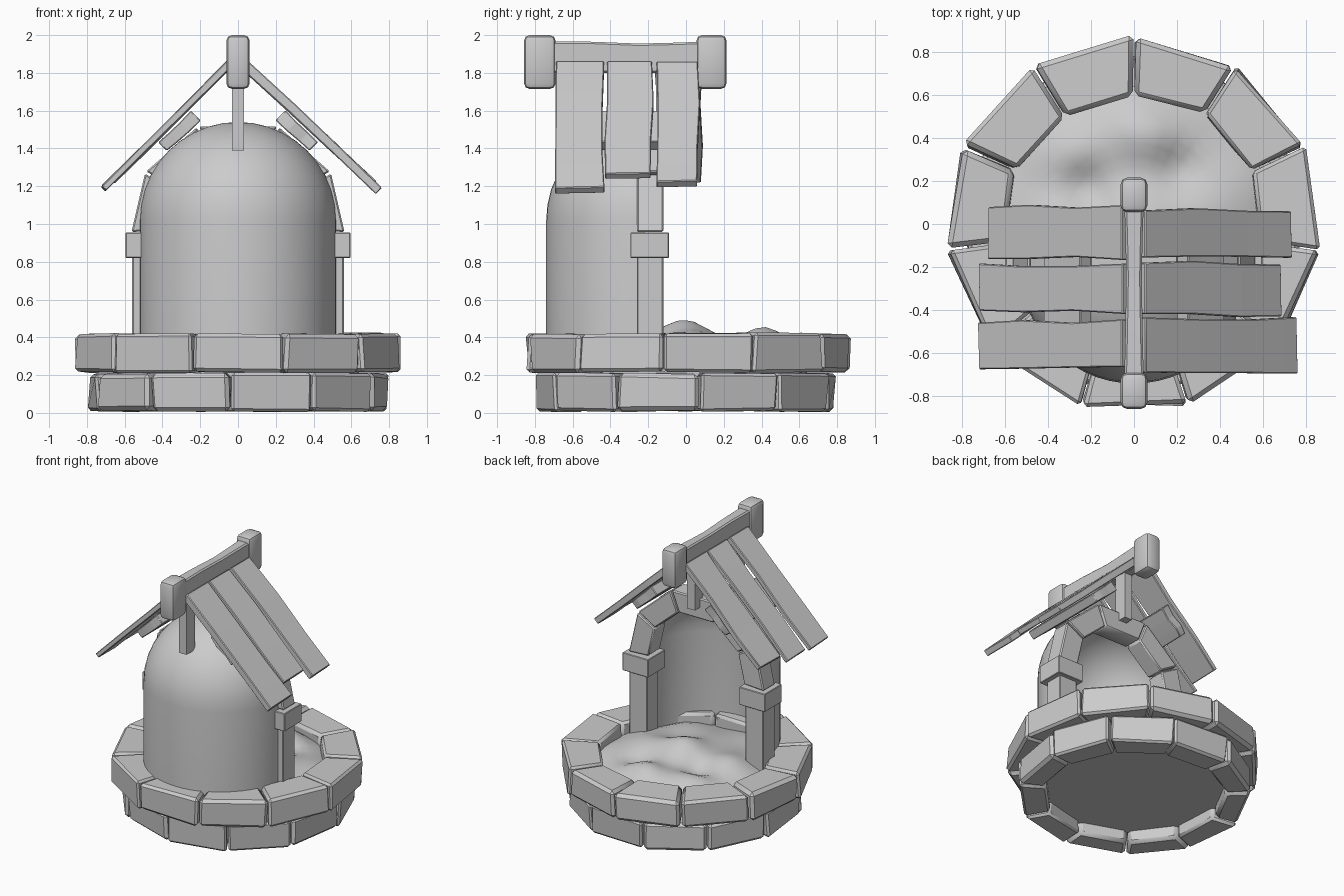
import bpy, bmesh, math, random
from mathutils import Vector, Matrix

if "Cube" in bpy.data.objects:
    bpy.data.objects.remove(bpy.data.objects["Cube"])

random.seed(7)


def finish(bm, name, bevel=0.0, smooth=35, segments=1):
    bmesh.ops.recalc_face_normals(bm, faces=bm.faces[:])
    if bevel:
        bmesh.ops.bevel(bm, geom=bm.edges[:], offset=bevel, segments=segments,
                        affect='EDGES', profile=0.5)
    me = bpy.data.meshes.new(name)
    bm.to_mesh(me)
    bm.free()
    ob = bpy.data.objects.new(name, me)
    bpy.context.collection.objects.link(ob)
    bpy.context.view_layer.objects.active = ob
    ob.select_set(True)
    bpy.ops.object.shade_smooth_by_angle(angle=math.radians(smooth))
    ob.select_set(False)
    return ob


def hexa(bm, bottom, top):
    """Six-sided block from two quads."""
    a = [bm.verts.new(p) for p in bottom]
    b = [bm.verts.new(p) for p in top]
    bm.faces.new(a[::-1])
    bm.faces.new(b)
    for i in range(4):
        j = (i + 1) % 4
        bm.faces.new((a[i], a[j], b[j], b[i]))


def box(name, x0, x1, y0, y1, z0, z1, bevel=0.0, segments=1):
    bm = bmesh.new()
    quad = [(x0, y0), (x1, y0), (x1, y1), (x0, y1)]
    hexa(bm, [(*q, z0) for q in quad], [(*q, z1) for q in quad])
    return finish(bm, name, bevel, segments=segments)


def jit(s):
    return random.uniform(-s, s)


def stone_ring(name, r_in, r_out, z0, z1, start, count=11):
    step = 2 * math.pi / count
    for i in range(count):
        a0 = start + i * step + 0.007
        a1 = a0 + step - 0.014
        corners = [(r_in, a0), (r_out, a0), (r_out, a1), (r_in, a1)]

        def quad(z):
            pts = []
            for r, a in corners:
                r += jit(0.012)
                a += jit(0.008)
                pts.append((r * math.cos(a), r * math.sin(a), z + jit(0.006)))
            return pts
        bm = bmesh.new()
        hexa(bm, quad(z0), quad(z1))
        finish(bm, f"{name}_{i + 1}", random.uniform(0.013, 0.024))


# Two courses of rough stones
stone_ring("lower_stone", 0.62, 0.805, 0.01, 0.208, math.radians(-93))
stone_ring("upper_stone", 0.60, 0.872, 0.215, 0.42, math.radians(90))

# Lumpy filling inside the stone ring, with a flat underside
bumps = [(0.0, -0.02, 0.16, 0.10), (0.05, 0.42, 0.15, 0.08), (-0.28, 0.36, 0.14, 0.05),
         (0.3, 0.05, 0.15, 0.05), (-0.35, 0.0, 0.14, 0.05),
         (-0.22, 0.18, 0.1, -0.06), (0.22, 0.27, 0.1, -0.05)]


def ground(x, y):
    z = 0.39 - 0.07 * (math.hypot(x, y) / 0.64) ** 4
    for bx, by, w, h in bumps:
        z += h * math.exp(-((x - bx) ** 2 + (y - by) ** 2) / (w * w))
    return z + 0.012 * math.sin(13 * x + 5 * y) * math.cos(11 * y - 4 * x)


bm = bmesh.new()
n, rings = 40, 12
centre = bm.verts.new((0, 0, ground(0, 0)))
loops = []
for k in range(1, rings + 1):
    r = 0.64 * k / rings
    pts = [(r * math.cos(2 * math.pi * i / n), r * math.sin(2 * math.pi * i / n)) for i in range(n)]
    loops.append([bm.verts.new((x, y, ground(x, y))) for x, y in pts])
loops.append([bm.verts.new((v.co.x, v.co.y, 0.1)) for v in loops[-1]])
for i in range(n):
    j = (i + 1) % n
    bm.faces.new((centre, loops[0][i], loops[0][j]))
    for a, b in zip(loops, loops[1:]):
        bm.faces.new((a[i], b[i], b[j], a[j]))
bm.faces.new(loops[-1])
finish(bm, "filling")

# Niche shell: half cylinder capped by a quarter sphere
bm = bmesh.new()
yc, zc = -0.22, 1.02


def profile(r):
    arc = [(r * math.cos(t), zc + r * math.sin(t))
           for t in (math.radians(9 * i) for i in range(11))]
    return [(r, 0.3)] + arc


pts = profile(0.52) + profile(0.44)[::-1]
vs = [bm.verts.new((abs(r), yc, z)) for r, z in pts]
es = [bm.edges.new((vs[i], vs[(i + 1) % len(vs)])) for i in range(len(vs))]
bmesh.ops.spin(bm, geom=vs + es, cent=(0, yc, 0), axis=(0, 0, 1),
               angle=-math.pi, steps=28, use_duplicate=False)
bmesh.ops.remove_doubles(bm, verts=bm.verts[:], dist=0.0005)
bmesh.ops.dissolve_degenerate(bm, edges=bm.edges[:], dist=0.0005)
finish(bm, "niche_shell")

# Arch: legs, capitals and voussoirs
for side, s in (("left", -1), ("right", 1)):
    xs = sorted((s * 0.41, s * 0.56))
    box(f"arch_leg_{side}", *xs, -0.26, -0.12, 0.3, 0.83, 0.006)
    xs = sorted((s * 0.38, s * 0.595))
    box(f"arch_capital_{side}", *xs, -0.295, -0.09, 0.82, 0.955, 0.004)

angles = [-4, 30, 68, 112, 150, 184]
for i, (a0, a1) in enumerate(zip(angles, angles[1:])):
    a0, a1 = math.radians(a0 + 0.7), math.radians(a1 - 0.7)
    r0, r1 = (0.40, 0.565)
    quad = [(r0, a0), (r1, a0), (r1, a1), (r0, a1)]
    layers = []
    for y in (-0.26, -0.12):
        layers.append([(r * math.cos(a), y, 0.99 + r * math.sin(a)) for r, a in quad])
    bm = bmesh.new()
    hexa(bm, *layers)
    finish(bm, f"arch_stone_{i + 1}", 0.008)


# Roof boards: (side, y range, inner x, outer x, outer z, thickness)
def board(name, s, y0, y1, xi, xo, zi, zo, thick):
    bm = bmesh.new()
    d = Vector((xo - xi, 0, zo - zi)).normalized()
    nrm = Vector((-d.z, 0, d.x))
    ks = [0, 0.35, 0.7, 1]
    rows = []
    for k in ks:
        c = Vector((xi + (xo - xi) * k, 0, zi + (zo - zi) * k)) + nrm * jit(0.005)
        e0, e1 = y0 + jit(0.009), y1 + jit(0.009)
        t = thick * (1 - 0.15 * k)
        low = c - nrm * t
        slip = d * jit(0.01) if k == 1 else Vector()
        row = [Vector((low.x, e0, low.z)), Vector((low.x, e1, low.z)) + slip,
               Vector((c.x, e1, c.z)) + slip, Vector((c.x, e0, c.z))]
        for p in row:
            p.x *= s
        rows.append([bm.verts.new(p) for p in row])
    bm.faces.new(rows[0])
    bm.faces.new(rows[-1][::-1])
    for a, b in zip(rows, rows[1:]):
        for i in range(4):
            j = (i + 1) % 4
            bm.faces.new((a[i], a[j], b[j], b[i]))
    finish(bm, name, 0.005)


boards = [(-1, -0.16, 0.08, 0.68, 1.24, 0.045), (-1, -0.41, -0.19, 0.72, 1.21, 0.035),
          (-1, -0.67, -0.45, 0.72, 1.20, 0.04),
          (1, -0.155, 0.065, 0.735, 1.225, 0.055), (1, -0.425, -0.18, 0.69, 1.27, 0.05),
          (1, -0.69, -0.44, 0.765, 1.195, 0.055)]
for i, (s, y0, y1, xo, zo, t) in enumerate(boards):
    board(f"roof_board_{i + 1}", s, y0, y1, 0.055, xo, 1.865, zo, t)

# Battens under the boards
for side, s in (("left", -1), ("right", 1)):
    board(f"roof_batten_{side}", s, -0.62, 0.06, 0.25, 0.42, 1.62 - 0.02, 1.44 - 0.01, 0.075)

# Ridge beam with rounded end blocks and posts
bm = bmesh.new()
rows = []
for y, w, top in ((-0.72, 0.045, 1.965), (-0.5, 0.04, 1.965), (-0.25, 0.036, 1.955),
                  (-0.05, 0.04, 1.96), (0.09, 0.045, 1.965)):
    rows.append([bm.verts.new(p) for p in
                 ((-w, y, 1.8), (w, y, 1.8), (w, y, top), (-w, y, top))])
bm.faces.new(rows[0])
bm.faces.new(rows[-1][::-1])
for a, b in zip(rows, rows[1:]):
    for i in range(4):
        bm.faces.new((a[i], a[(i + 1) % 4], b[(i + 1) % 4], b[i]))
finish(bm, "ridge_beam", 0.01)
box("ridge_end_front", -0.062, 0.062, -0.858, -0.69, 1.715, 2.0, 0.03, 2)
box("ridge_end_back", -0.062, 0.062, 0.055, 0.215, 1.715, 2.0, 0.03, 2)
box("ridge_post_front", -0.032, 0.032, -0.66, -0.56, 1.39, 1.84)
box("ridge_post_back", -0.032, 0.032, -0.16, -0.06, 1.45, 1.84)
